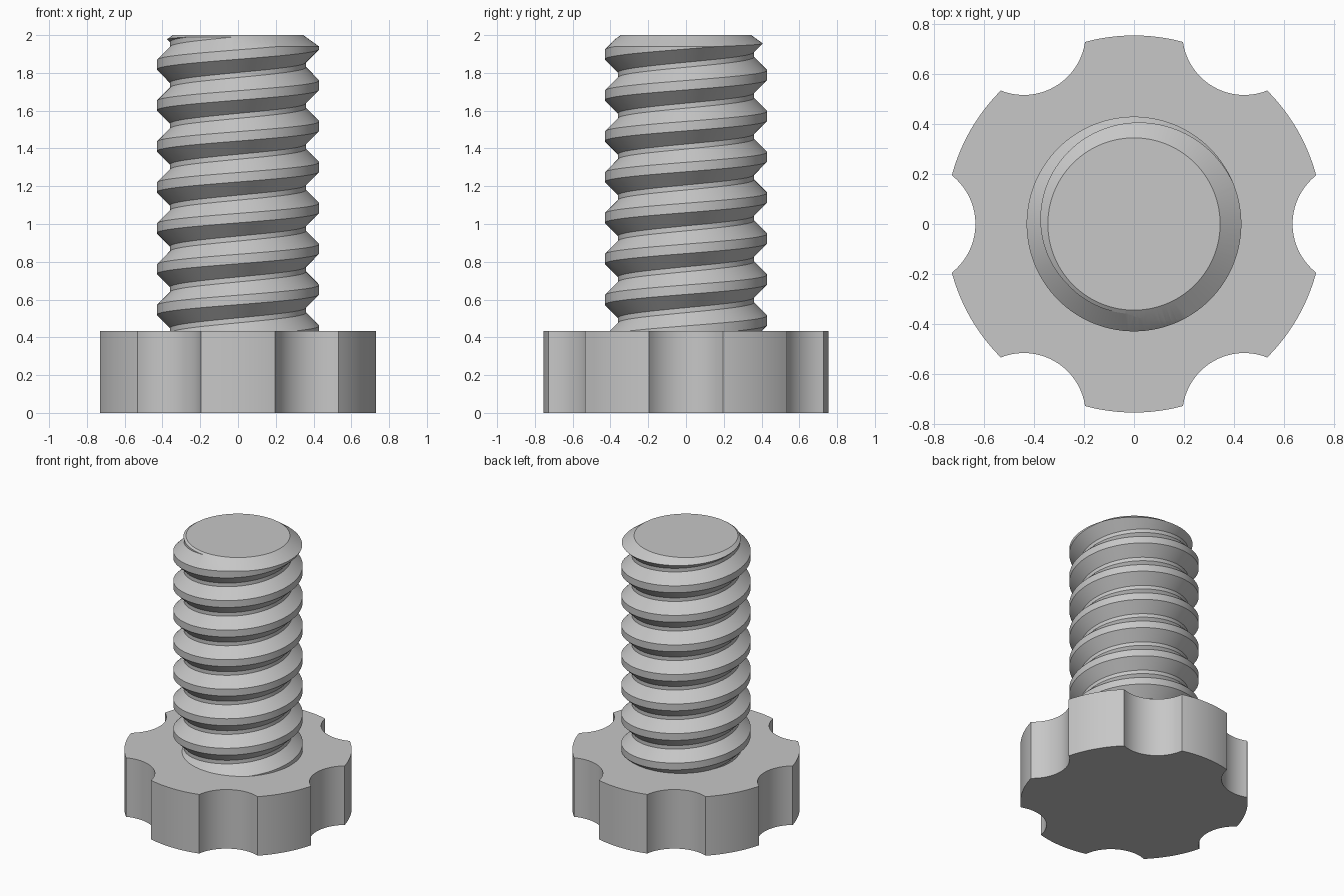
import bpy, bmesh
from math import sin, cos, tau, pi, acos, radians

cube = bpy.data.objects.get("Cube")
if cube:
    bpy.data.objects.remove(cube, do_unlink=True)

# Single grey material
GREY = 0.57
grey = bpy.data.materials.new("light_grey")
grey.use_nodes = True
grey.diffuse_color = (GREY, GREY, GREY, 1)
grey.node_tree.nodes["Principled BSDF"].inputs["Base Color"].default_value = (GREY, GREY, GREY, 1)


def finish(name, bm):
    bmesh.ops.recalc_face_normals(bm, faces=bm.faces)
    mesh = bpy.data.meshes.new(name)
    bm.to_mesh(mesh)
    bm.free()
    mesh.materials.append(grey)
    obj = bpy.data.objects.new(name, mesh)
    bpy.context.collection.objects.link(obj)
    return obj


def activate(obj):
    bpy.ops.object.select_all(action='DESELECT')
    obj.select_set(True)
    bpy.context.view_layer.objects.active = obj


def smooth(obj):
    activate(obj)
    bpy.ops.object.shade_smooth_by_angle(angle=radians(25))


HEAD_R, HEAD_H, TOP = 0.755, 0.433, 2.0

# Knob head: disc outline with six round finger notches
NOTCH_R, NOTCH_C = 0.248, 0.883
half = acos((HEAD_R**2 + NOTCH_C**2 - NOTCH_R**2) / (2 * HEAD_R * NOTCH_C))
spread = acos((NOTCH_C**2 + NOTCH_R**2 - HEAD_R**2) / (2 * NOTCH_C * NOTCH_R))
outline = []
STEPS = 20
for k in range(6):
    a = k * tau / 6
    cx, cy = NOTCH_C * cos(a), NOTCH_C * sin(a)
    for i in range(STEPS):
        t = a + pi + spread - 2 * spread * i / STEPS
        outline.append((cx + NOTCH_R * cos(t), cy + NOTCH_R * sin(t)))
    for i in range(STEPS):
        t = a + half + (tau / 6 - 2 * half) * i / STEPS
        outline.append((HEAD_R * cos(t), HEAD_R * sin(t)))
bm = bmesh.new()
base = bm.faces.new([bm.verts.new((x, y, 0)) for x, y in outline])
up = bmesh.ops.extrude_face_region(bm, geom=[base], use_keep_orig=True)["geom"]
bmesh.ops.translate(bm, vec=(0, 0, HEAD_H), verts=[v for v in up if isinstance(v, bmesh.types.BMVert)])
smooth(finish("knob_head", bm))

# Threaded shaft: helical sweep of a trapezoid profile, one pitch per turn
PITCH, CREST_R, ROOT_R = 0.2165, 0.43, 0.36
CREST, FLANK = 0.025, 0.07
SEG, TURNS = 120, 12
CREST_Z = 1.843 - PITCH / 2        # crest height at angle zero
profile = [(CREST_R, -CREST), (CREST_R, CREST),
           (ROOT_R, CREST + FLANK), (ROOT_R, PITCH - CREST - FLANK)]
bm = bmesh.new()
columns = []
for j in range(SEG):
    a = tau * j / SEG
    col = []
    for turn in range(TURNS):
        for r, dz in profile:
            z = CREST_Z + PITCH * (turn - TURNS + 3 + j / SEG) + dz
            col.append(bm.verts.new((r * cos(a), r * sin(a), z)))
    columns.append(col)
for j in range(SEG):
    left, right = columns[j], columns[(j + 1) % SEG]
    shift = 4 if j == SEG - 1 else 0
    for p in range(len(left) - 1 - shift):
        bm.faces.new((left[p], right[p + shift], right[p + 1 + shift], left[p + 1]))
for z, side in ((HEAD_H - 0.08, -1), (TOP + 0.05, 1)):
    cut = bmesh.ops.bisect_plane(bm, geom=bm.verts[:] + bm.edges[:] + bm.faces[:], dist=1e-6,
                                 plane_co=(0, 0, z), plane_no=(0, 0, side), clear_outer=True)
    edges = [e for e in cut["geom_cut"] if isinstance(e, bmesh.types.BMEdge)]
    bmesh.ops.holes_fill(bm, edges=edges, sides=0)
shaft = finish("threaded_shaft", bm)

# Envelope that trims the shaft and chamfers its tip
bm = bmesh.new()
rings = []
for r, z in ((0.5, HEAD_H - 0.03), (0.5, TOP - 0.11), (0.345, TOP)):
    rings.append([bm.verts.new((r * cos(tau * i / SEG), r * sin(tau * i / SEG), z)) for i in range(SEG)])
for low, high in zip(rings, rings[1:]):
    for i in range(SEG):
        n = (i + 1) % SEG
        bm.faces.new((low[i], low[n], high[n], high[i]))
bm.faces.new(rings[0])
bm.faces.new(rings[-1])
envelope = finish("trim_envelope", bm)
envelope.hide_render = True

trim = shaft.modifiers.new("trim", 'BOOLEAN')
trim.operation = 'INTERSECT'
trim.solver = 'EXACT'
trim.object = envelope
activate(shaft)
bpy.ops.object.modifier_apply(modifier=trim.name)
bpy.data.objects.remove(envelope, do_unlink=True)
smooth(shaft)
